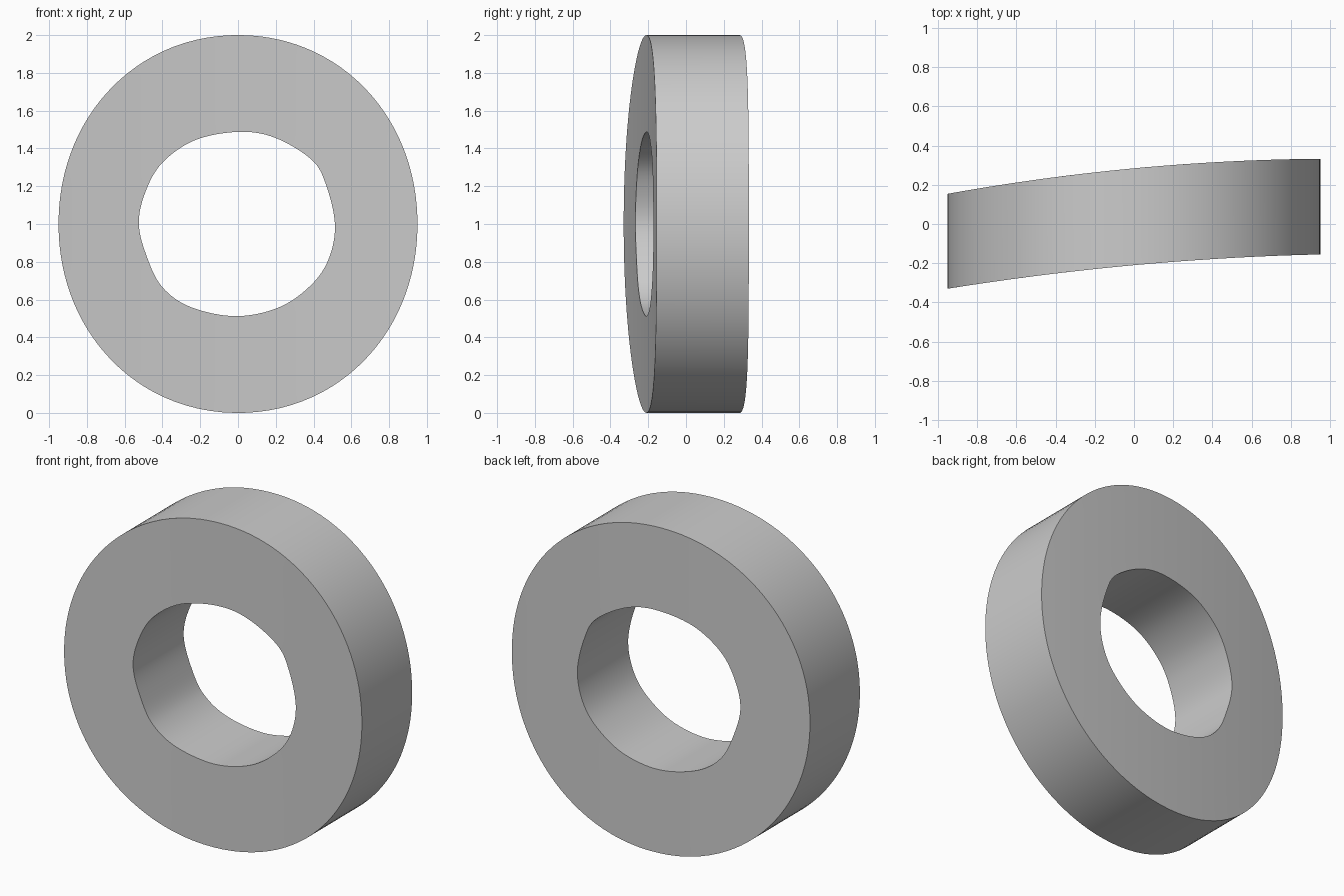
import bpy
import bmesh
import math
from mathutils import Vector

if "Cube" in bpy.data.objects:
    bpy.data.objects.remove(bpy.data.objects["Cube"], do_unlink=True)

STEPS = 8      # points per span of the hole outline
BANDS = 8      # divisions across each curved face

# Hole outline (x, z), clockwise from the top
HOLE = [(0.01, 1.488), (0.2, 1.455), (0.39, 1.34), (0.465, 1.21),
        (0.513, 1.0), (0.482, 0.82), (0.39, 0.68), (0.22, 0.56),
        (-0.01, 0.512), (-0.25, 0.56), (-0.4, 0.665), (-0.48, 0.82),
        (-0.525, 1.0), (-0.49, 1.17), (-0.4, 1.325), (-0.225, 1.445)]


def smooth_loop(points):
    """Closed Catmull-Rom curve through the points."""
    pts = [Vector(p) for p in points]
    n = len(pts)
    out = []
    for i in range(n):
        a, b, c, d = (pts[(i + k) % n] for k in (-1, 0, 1, 2))
        for s in range(STEPS):
            t = s / STEPS
            out.append(0.5 * (2 * b + (c - a) * t + (2 * a - 5 * b + 4 * c - d) * t**2
                              + (3 * b - a - 3 * c + d) * t**3))
    return out


def outer_point(p):
    """Point of the rounded oval rim in the same direction as p."""
    x, z = p.x, p.y - 1
    e = 2.05
    r = (abs(x / 0.95)**e + abs(z)**e)**(-1 / e)
    return Vector((x * r, 1 + z * r))


def front_y(x):
    return -0.21 + 0.092 * x - 0.036 * x * x


def back_y(x):
    return 0.284 + 0.094 * x - 0.045 * x * x


# Closed cross-section: front face outward, back face inward
section = [(k / BANDS, front_y) for k in range(BANDS + 1)]
section += [(k / BANDS, back_y) for k in range(BANDS, -1, -1)]

bm = bmesh.new()
rings = []
for inner in smooth_loop(HOLE):
    outer = outer_point(inner)
    ring = []
    for t, depth in section:
        p = inner.lerp(outer, t)
        ring.append(bm.verts.new((p.x, depth(p.x), p.y)))
    rings.append(ring)

m = len(section)
for i, ring in enumerate(rings):
    nxt = rings[(i + 1) % len(rings)]
    for k in range(m):
        bm.faces.new((ring[k], ring[(k + 1) % m], nxt[(k + 1) % m], nxt[k]))
bmesh.ops.recalc_face_normals(bm, faces=bm.faces)

mesh = bpy.data.meshes.new("curved_ring")
bm.to_mesh(mesh)
bm.free()
ring_obj = bpy.data.objects.new("curved_ring", mesh)
bpy.context.collection.objects.link(ring_obj)

# Plain grey
grey = bpy.data.materials.new("light_grey")
grey.use_nodes = True
color = (0.6, 0.6, 0.6, 1)
grey.diffuse_color = color
grey.node_tree.nodes["Principled BSDF"].inputs["Base Color"].default_value = color
mesh.materials.append(grey)

# Smooth faces with sharp rims
bpy.ops.object.select_all(action='DESELECT')
ring_obj.select_set(True)
bpy.context.view_layer.objects.active = ring_obj
bpy.ops.object.shade_smooth_by_angle(angle=math.radians(35))
